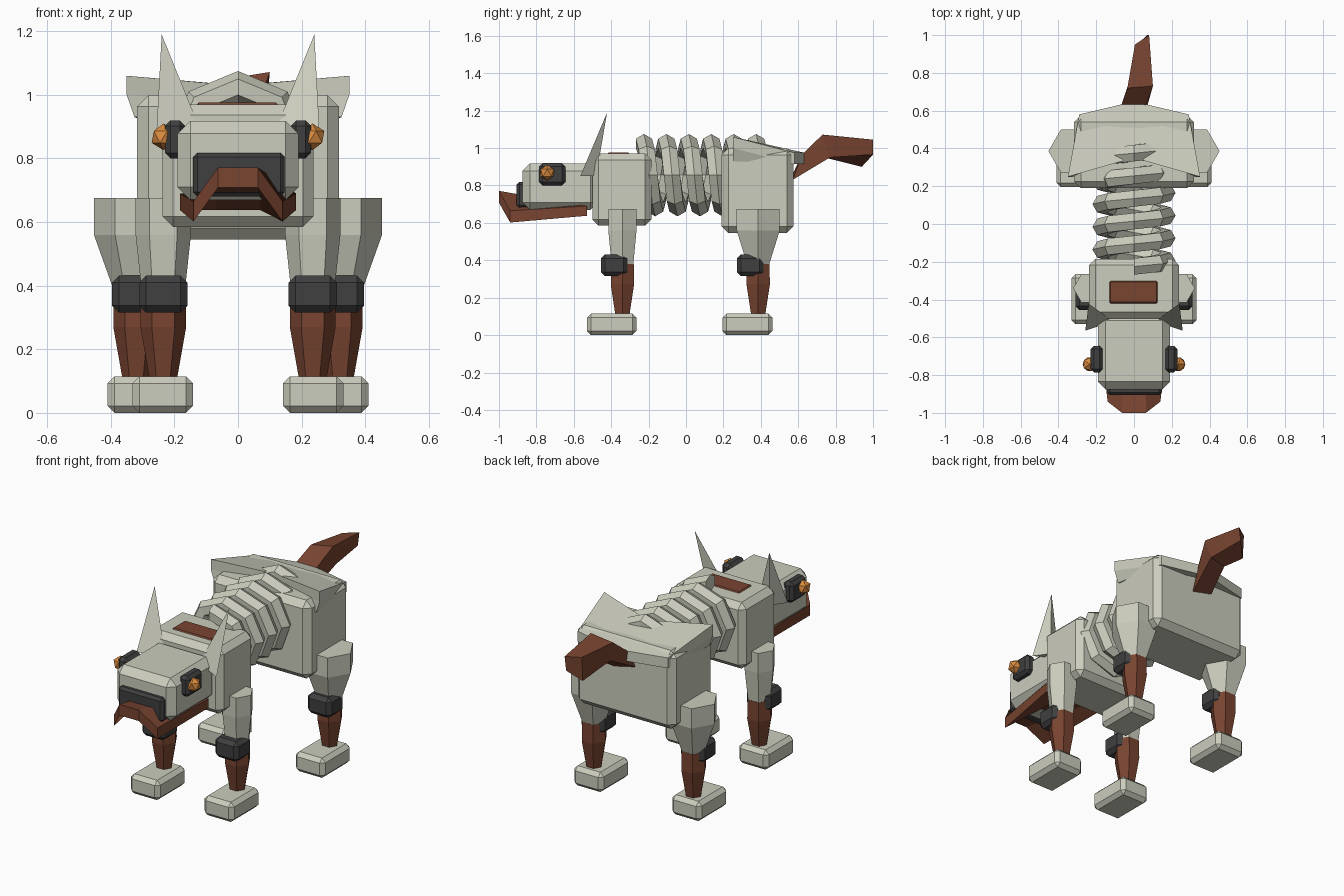
import bpy, bmesh, math
from mathutils import Vector

if "Cube" in bpy.data.objects:
    bpy.data.objects.remove(bpy.data.objects["Cube"])


def material(name, rgb):
    m = bpy.data.materials.new(name)
    m.diffuse_color = (*rgb, 1)
    m.use_nodes = True
    m.node_tree.nodes["Principled BSDF"].inputs["Base Color"].default_value = m.diffuse_color
    return m


GREY = material("pale_grey", (0.60, 0.61, 0.51))
BROWN = material("rust_brown", (0.19, 0.058, 0.03))
BLACK = material("charcoal", (0.05, 0.05, 0.05))
ORANGE = material("amber", (0.70, 0.26, 0.05))


def finish(name, bm, mat):
    bmesh.ops.recalc_face_normals(bm, faces=bm.faces)
    mesh = bpy.data.meshes.new(name)
    bm.to_mesh(mesh)
    bm.free()
    ob = bpy.data.objects.new(name, mesh)
    mesh.materials.append(mat)
    bpy.context.collection.objects.link(ob)
    return ob


def box(name, x, y, z, bevel, mat):
    """Chamfered box from its x, y and z ranges."""
    bm = bmesh.new()
    bmesh.ops.create_cube(bm, size=1)
    for v in bm.verts:
        v.co = [(r[0] + r[1]) / 2 + c * (r[1] - r[0]) for r, c in zip((x, y, z), v.co)]
    bmesh.ops.bevel(bm, geom=bm.edges[:], offset=bevel, segments=1,
                    affect='EDGES', profile=0.5)
    return finish(name, bm, mat)


def loft(name, rings, mat):
    """Skin closed rings of points and cap both ends."""
    bm = bmesh.new()
    rows = [[bm.verts.new(p) for p in ring] for ring in rings]
    n = len(rows[0])
    for a, b in zip(rows, rows[1:]):
        for i in range(n):
            j = (i + 1) % n
            bm.faces.new((a[i], a[j], b[j], b[i]))
    bm.faces.new(rows[0])
    bm.faces.new(rows[-1])
    return finish(name, bm, mat)


def hex_ring(x, y, z, r):
    return [(x + r * math.cos(k * math.pi / 3), y + r * math.sin(k * math.pi / 3), z)
            for k in range(6)]


def span(s, a, b):
    return tuple(sorted((s * a, s * b)))


# Body blocks
box("chest", (-.237, .237), (-.50, -.185), (.585, .97), .033, GREY)
box("hips", (-.317, .317), (.19, .575), (.545, 1.0), .036, GREY)
box("shoulder_panel", (-.13, .125), (-.42, -.302), (.93, .976), .006, BROWN)

# Head and snout
box("head", (-.19, .19), (-.875, -.47), (.67, .918), .04, GREY)
box("nose", (-.142, .147), (-.905, -.82), (.68, .818), .014, BLACK)

# Jaw: flat at the back, lip arched and pushed forward in the middle
jaw = []
for xf, xb, yf, zf in ((-.14, -.183, -.94, .602), (-.063, -.07, -1, .708),
                       (.063, .07, -1, .708), (.14, .183, -.94, .602)):
    jaw.append([(xf, yf, zf), (xf, yf, zf + .063), (xb, -.53, .69), (xb, -.53, .638)])
loft("jaw", jaw, BROWN)

# Spring body: hexagonal section swept along an eight-sided helix
PITCH, STEPS, TURNS = .12, 8, 5.6
coil = []
for i in range(int(STEPS * TURNS) + 1):
    a = 2 * math.pi * i / STEPS
    out = Vector((math.sin(a), 0, math.cos(a)))
    mid = Vector((0, -.225 + PITCH * i / STEPS, .855)) + out * .17
    coil.append([mid + out * (.05 * math.cos(k * math.pi / 3))
                 + Vector((0, .05 * math.sin(k * math.pi / 3), 0)) for k in range(6)])
loft("spring_body", coil, GREY)

# Tail: three tapering sections kinked upward
loft("tail", [
    [(-.075, .57, .86), (.055, .57, .83), (.06, .62, .965), (-.07, .62, .965)],
    [(-.03, .74, .95), (.09, .77, .95), (.10, .73, 1.072), (-.035, .72, 1.05)],
    [(.005, .94, .90), (.07, 1.0, .965), (.08, 1.0, 1.045), (.005, .95, 1.04)]], BROWN)

for s, side in ((-1, "left"), (1, "right")):
    # Flared hip plates
    top = [(0, .635, .975), (.07, .632, .975), (.29, .58, .975),
           (.35, .25, 1.06), (.07, .33, 1.035), (0, .36, 1.03)]
    low = [(x * .93 if x > .3 else x, y, z - (.13 if x > .3 else .06)) for x, y, z in top]
    mid = [(x, y, z - .06) for x, y, z in top]
    loft("hip_plate_" + side, [[(s * x, y, z) for x, y, z in r]
                               for r in (top, mid, low)], GREY)

    # Ears
    bm = bmesh.new()
    tip, outer, inner, back = [bm.verts.new((s * x, y, z)) for x, y, z in (
        (.24, -.422, 1.19), (.258, -.565, .85), (.11, -.515, .87), (.20, -.48, .85))]
    for f in ((tip, outer, inner), (tip, inner, back), (tip, back, outer),
              (outer, back, inner)):
        bm.faces.new(f)
    finish("ear_" + side, bm, GREY)

    # Eyes
    box("eye_socket_" + side, span(s, .165, .23), (-.785, -.645), (.80, .92), .018, BLACK)
    bm = bmesh.new()
    bmesh.ops.create_icosphere(bm, subdivisions=1, radius=.042)
    bmesh.ops.translate(bm, verts=bm.verts, vec=(s * .234, -.742, .868))
    finish("eye_" + side, bm, ORANGE)

    # Legs: centre x, centre y, thigh radius, knee y range, foot x and y ranges
    for end, x, y, r, knee, fx, fy in (
            ("front", .235, -.34, .087, (-.455, -.312), (.142, .332), (-.53, -.265)),
            ("rear", .32, .386, .133, (.273, .415), (.22, .41), (.195, .462))):
        part = "_" + end + "_" + side
        loft("thigh" + part, [hex_ring(s * x, y, z, q) for z, q in
                              ((.375, .067), (.56, r), (.675, r))], GREY)
        loft("shin" + part, [hex_ring(s * x, y, z, q) for z, q in
                             ((.10, .042), (.27, .072), (.38, .070))], BROWN)
        box("knee" + part, span(s, x - .076, x + .076), knee, (.315, .432), .022, BLACK)
        box("foot" + part, span(s, *fx), fy, (0, .115), .022, GREY)
